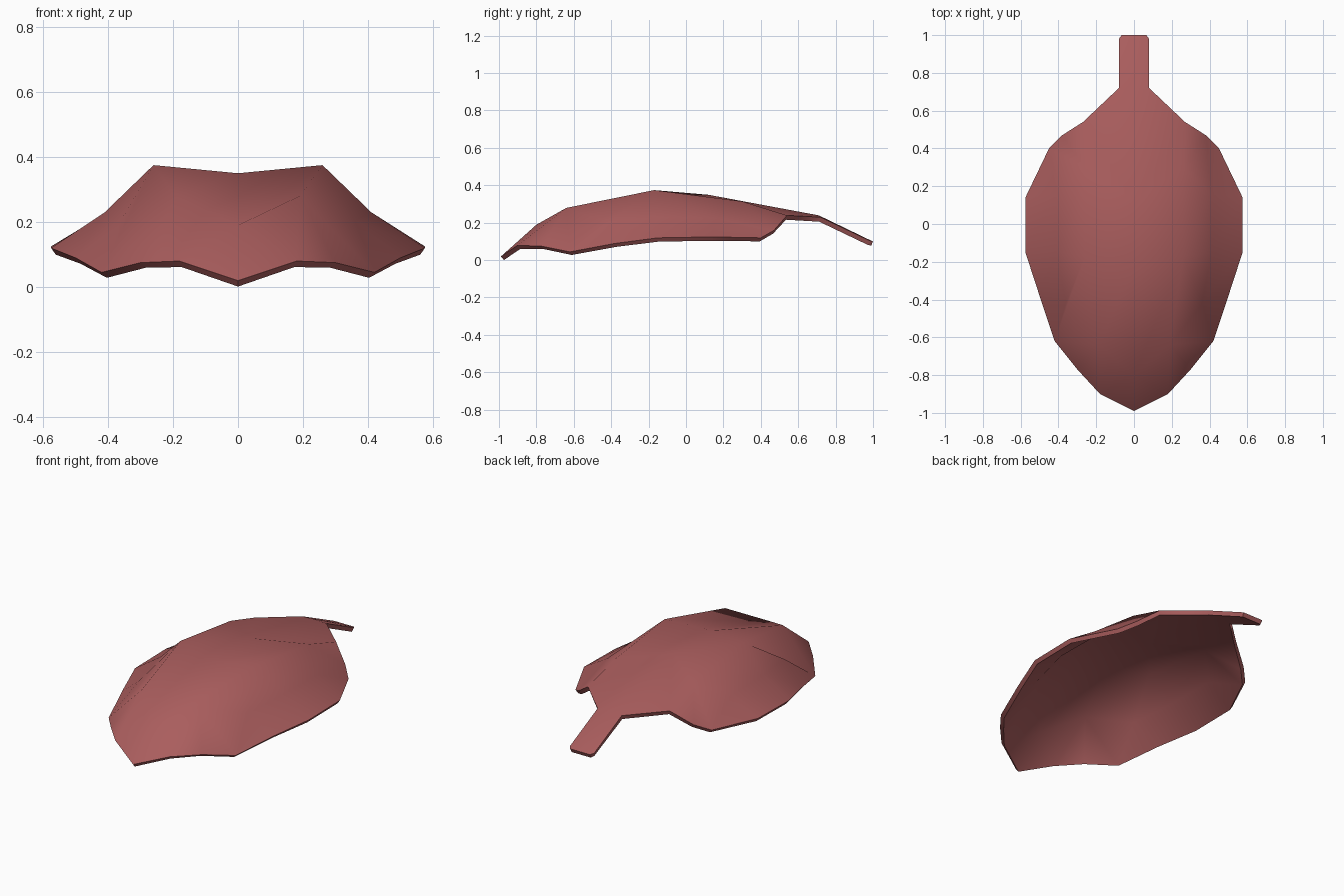
import bpy, math

if "Cube" in bpy.data.objects:
    bpy.data.objects.remove(bpy.data.objects["Cube"])

# Right half of the cupped leaf: centre line, ridge, flank and rim points
P = {
    'c0': (0, -.99, .03), 'c1': (0, -.80, .20), 'c2': (0, -.24, .36),
    'c3': (0, .12, .36), 'c4': (0, .71, .25), 'c5': (0, 1, .11),
    'r1': (.19, -.64, .29), 'r2': (.26, -.17, .385), 'r3': (.26, .30, .325),
    'm1': (.36, -.42, .215), 'm2': (.41, -.15, .24), 'm3': (.41, .16, .235),
    'e1': (.18, -.90, .09), 'e2': (.30, -.77, .085), 'e3': (.42, -.62, .055),
    'e4': (.50, -.38, .10), 'e5': (.575, -.15, .13), 'e6': (.575, .14, .135),
    'e7': (.45, .40, .13), 'e8': (.38, .47, .17), 'e9': (.27, .54, .25),
    's1': (.08, .72, .24), 's2': (.08, .98, .115), 's3': (.065, 1, .11),
}
# Rows from tip to stem, each running centre to rim; repeats collapse to triangles
ROWS = [r.split() for r in (
    'c0 c0 c0 c0', 'c1 e1 e1 e1', 'c1 r1 e2 e2', 'c1 r1 e3 e3',
    'c2 r2 m1 e4', 'c2 r2 m2 e5', 'c3 r3 m3 e6', 'c3 r3 m3 e7',
    'c3 r3 r3 e8', 'c3 e9 e9 e9', 'c4 s1 s1 s1', 'c5 s3 s2 s2')]

verts, index, faces = [], {}, []


def vid(name, side):
    x, y, z = P[name]
    key = (name, side if x else 1)
    if key not in index:
        index[key] = len(verts)
        verts.append((x * side, y, z))
    return index[key]


for side in (1, -1):
    for a, b in zip(ROWS, ROWS[1:]):
        for i in range(3):
            loop = list(dict.fromkeys((a[i], a[i + 1], b[i + 1], b[i])))
            if len(loop) > 2:
                f = [vid(n, side) for n in loop]
                faces.append(f if side > 0 else f[::-1])

mesh = bpy.data.meshes.new('leaf')
mesh.from_pydata(verts, [], faces)
leaf = bpy.data.objects.new('leaf', mesh)
bpy.context.collection.objects.link(leaf)
bpy.context.view_layer.objects.active = leaf
leaf.select_set(True)

# Thin shell
sol = leaf.modifiers.new('thickness', 'SOLIDIFY')
sol.thickness = .025
sol.offset = -1
bpy.ops.object.modifier_apply(modifier=sol.name)
bpy.ops.object.shade_smooth_by_angle(angle=math.radians(50))

# Stand on the ground
low = min(v.co.z for v in mesh.vertices)
for v in leaf.data.vertices:
    v.co.z -= low

mat = bpy.data.materials.new('leaf_red')
mat.diffuse_color = (.40, .11, .11, 1)
mat.use_nodes = True
mat.node_tree.nodes["Principled BSDF"].inputs["Base Color"].default_value = mat.diffuse_color
leaf.data.materials.append(mat)
